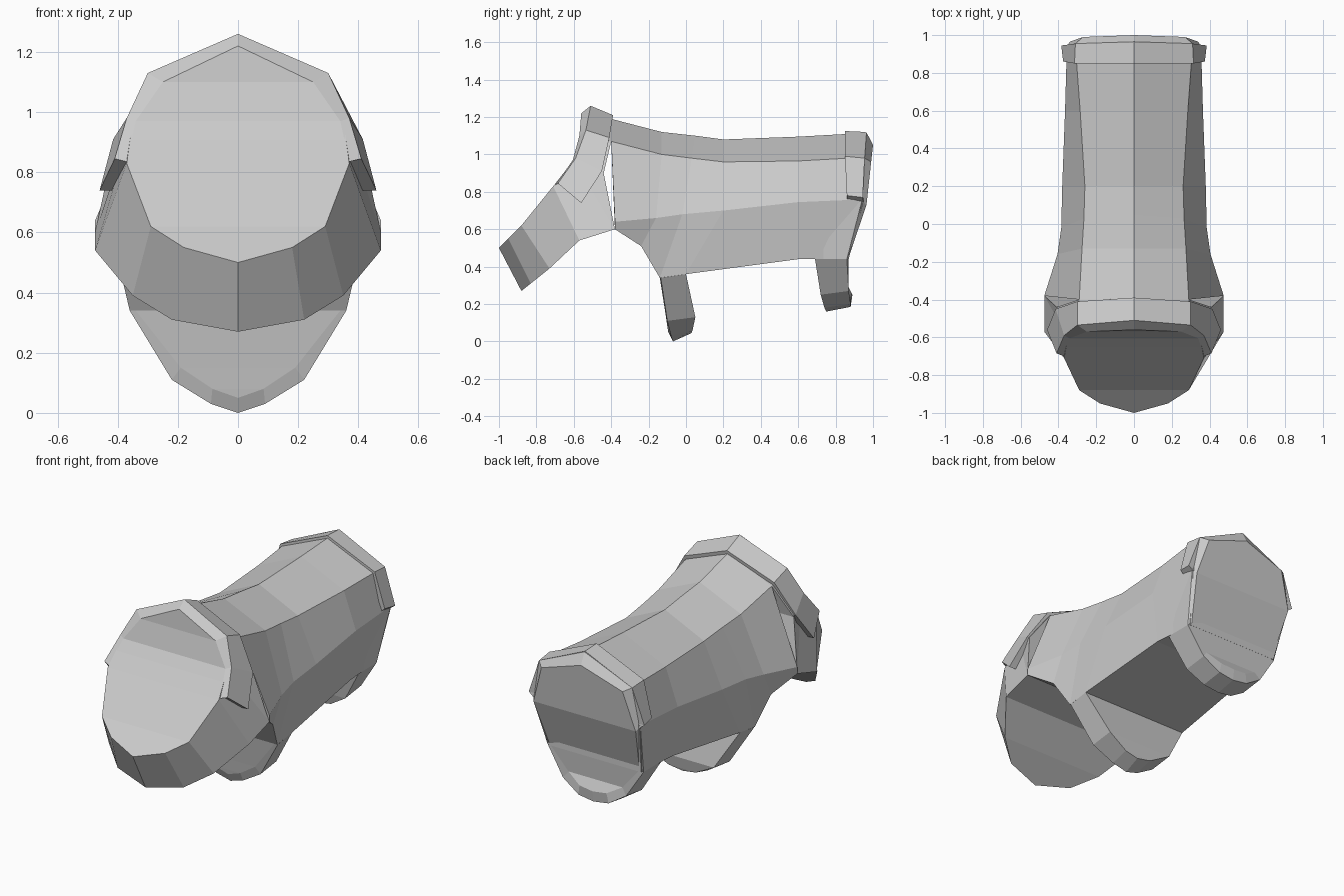
import bpy
import bmesh

# Remove the default cube
cube = bpy.data.objects.get("Cube")
if cube:
    bpy.data.objects.remove(cube, do_unlink=True)

# Single clay colour
clay = bpy.data.materials.new("clay_grey")
clay.use_nodes = True
clay_colour = (.6, .6, .6, 1)
clay.diffuse_color = clay_colour
clay.node_tree.nodes["Principled BSDF"].inputs["Base Color"].default_value = clay_colour


def mirrored_loft(name, rows):
    """Skin closed rings; each row lists the +x half, the -x half is mirrored."""
    mesh_builder = bmesh.new()
    known_points = {}

    def vertex(point):
        if point not in known_points:
            known_points[point] = mesh_builder.verts.new(point)
        return known_points[point]

    def face(vertices):
        unique = list(dict.fromkeys(vertices))
        if len(unique) > 2 and not mesh_builder.faces.get(unique):
            mesh_builder.faces.new(unique)

    rings = []
    for row in rows:
        half = [vertex(point) for point in row]
        other_half = [vertex((-x if x else x, y, z)) for x, y, z in reversed(row)]
        rings.append(half + other_half)

    # Walls between neighbouring rings
    for ring, following in zip(rings, rings[1:]):
        count = len(ring)
        for i in range(count):
            j = (i + 1) % count
            face([ring[i], ring[j], following[j], following[i]])

    # End caps, left out where the ring closes to a line on the centre plane
    for row, ring in ((rows[0], rings[0]), (rows[-1], rings[-1])):
        if any(x for x, y, z in row):
            face(ring)

    bmesh.ops.recalc_face_normals(mesh_builder, faces=mesh_builder.faces[:])
    mesh = bpy.data.meshes.new(name)
    mesh_builder.to_mesh(mesh)
    mesh_builder.free()
    mesh.materials.append(clay)
    part = bpy.data.objects.new(name, mesh)
    bpy.context.collection.objects.link(part)
    return part


# Trunk: stations from shoulders to rump (ridge, shoulder, flank, belly edge)
mirrored_loft("body", [
    [(0, -.4, 1.19), (.29, -.4, 1.07), (.475, -.38, .64), (.475, -.38, .6)],
    [(0, -.13, 1.12), (.275, -.13, 1.0), (.405, -.16, .66), (.4, -.24, .51)],
    [(0, .05, 1.1), (.265, .03, .98), (.385, -.02, .68), (.36, -.14, .34)],
    [(0, .2, 1.08), (.26, .2, .96), (.38, .2, .7), (.36, 0, .36)],
    [(0, .6, 1.095), (.285, .6, .965), (.365, .6, .745), (.33, .6, .44)],
    [(0, .87, 1.11), (.305, .87, .98), (.355, .95, .76), (.31, .87, .44)],
])

# Head: rows from snout tip to crown (face edge, throat edge)
mirrored_loft("head", [
    [(0, -1, .5), (0, -.88, .27)],
    [(.18, -.95, .55), (.22, -.83, .31)],
    [(.29, -.88, .62), (.35, -.73, .39)],
    [(.37, -.71, .83), (.475, -.57, .54)],
    [(.35, -.6, .97), (.475, -.38, .6)],
    [(.33, -.57, 1.0), (.41, -.44, .9)],
    [(.26, -.55, 1.1), (.29, -.4, 1.07)],
    [(0, -.54, 1.2), (0, -.4, 1.19)],
])

# Raised band over the crown (inner rim, outer rim, back edge)
mirrored_loft("crown_band", [
    [(0, -.56, 1.22), (0, -.51, 1.26), (0, -.39, 1.21)],
    [(.25, -.57, 1.1), (.3, -.535, 1.13), (.3, -.41, 1.09)],
    [(.34, -.605, .97), (.37, -.59, .98), (.415, -.45, .91)],
    [(.37, -.7, .835), (.41, -.685, .845), (.46, -.56, .74)],
])

# Raised band over the rump
mirrored_loft("rump_band", [
    [(0, .85, 1.125), (0, .96, 1.12)],
    [(.315, .85, .99), (.31, .955, .98)],
    [(.375, .86, .78), (.385, .945, .77)],
    [(.34, .86, .75), (.345, .95, .74)],
])

# Rump and hind leg: rows from foot to top (front edge, back edge, rear face)
mirrored_loft("hind_leg", [
    [(0, .75, .16), (0, .88, .185), (0, .89, .25)],
    [(.1, .74, .18), (.1, .88, .2), (.09, .885, .26)],
    [(.21, .72, .25), (.21, .87, .27), (.18, .86, .31)],
    [(.32, .69, .44), (.32, .86, .44), (.3, .87, .45)],
    [(.34, .8, .75), (.355, .94, .75), (.34, .965, .73)],
    [(.29, .84, .97), (.31, .955, .98), (.27, .99, .96)],
    [(0, .85, 1.1), (0, .965, 1.118), (0, 1, 1.05)],
])

# Front leg: rows from foot to chest (front rim, outer edge, back edge)
mirrored_loft("front_leg", [
    [(0, -.095, .05), (0, -.07, 0), (0, .03, .045)],
    [(.085, -.1, .08), (.09, -.08, .03), (.09, .035, .06)],
    [(.19, -.11, .15), (.22, -.1, .11), (.22, .05, .13)],
    [(.34, -.14, .34), (.36, -.135, .34), (.36, 0, .36)],
    [(.3, -.1, .42), (.32, -.08, .42), (.32, 0, .42)],
])
